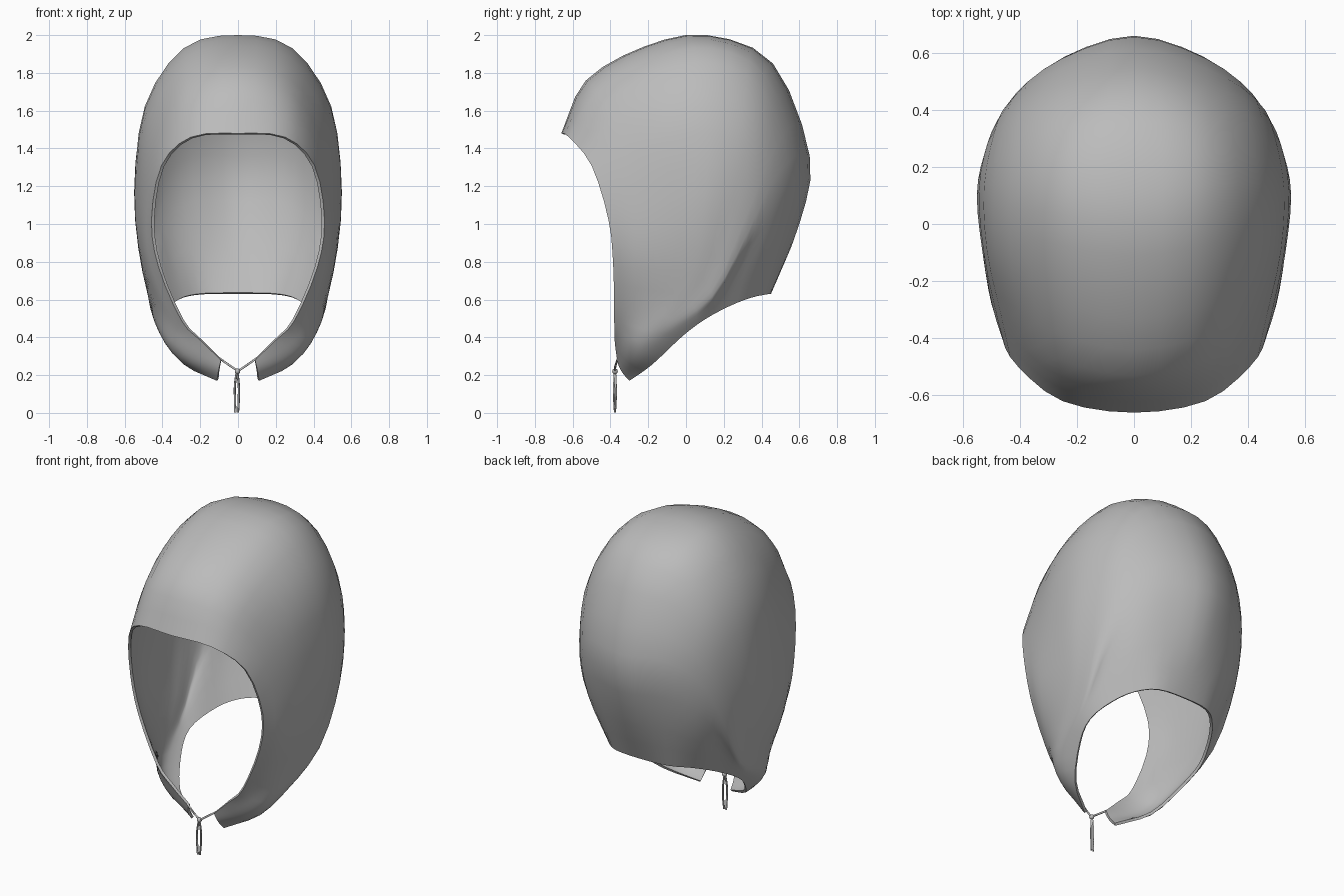
import bpy, bmesh, math
from mathutils import Vector

if "Cube" in bpy.data.objects:
    bpy.data.objects.remove(bpy.data.objects["Cube"])

grey = bpy.data.materials.new("soft_grey")
grey.diffuse_color = (0.5, 0.5, 0.5, 1)
grey.use_nodes = True
grey.node_tree.nodes["Principled BSDF"].inputs["Base Color"].default_value = grey.diffuse_color


def spline(pts, n):
    """Catmull-Rom curve through pts with n steps per span."""
    p = [2 * pts[0] - pts[1]] + list(pts) + [2 * pts[-1] - pts[-2]]
    out = []
    for i in range(1, len(p) - 2):
        a, b, c, d = p[i - 1:i + 3]
        for k in range(n):
            t = k / n
            out.append(0.5 * (2 * b + (c - a) * t + (2 * a - 5 * b + 4 * c - d) * t * t
                              + (3 * b - a - 3 * c + d) * t ** 3))
    return out + [pts[-1].copy()]


def finish(ob, angle):
    """Apply modifiers or curve bevel, then smooth while keeping sharp edges."""
    bpy.ops.object.select_all(action='DESELECT')
    ob.select_set(True)
    bpy.context.view_layer.objects.active = ob
    bpy.ops.object.convert(target='MESH')
    bpy.ops.object.shade_smooth_by_angle(angle=math.radians(angle))


# Ribs from face opening to neck hem, each from the crown down to the cheek
ribs = [
    [(0, -.66, 1.48), (.25, -.62, 1.46), (.405, -.50, 1.31), (.458, -.41, 1.02), (.42, -.385, .77)],
    [(0, -.53, 1.76), (.27, -.47, 1.70), (.435, -.34, 1.46), (.495, -.29, 1.08), (.475, -.28, .77)],
    [(0, -.22, 1.94), (.28, -.17, 1.88), (.485, -.10, 1.59), (.53, -.10, 1.13), (.50, -.13, .76)],
    [(0, .11, 2.0), (.285, .14, 1.93), (.49, .14, 1.62), (.55, .10, 1.17), (.505, .03, .74)],
    [(0, .46, 1.85), (.26, .415, 1.79), (.45, .36, 1.52), (.525, .24, 1.13), (.49, .10, .69)],
    [(0, .655, 1.36), (.25, .58, 1.36), (.415, .455, 1.22), (.48, .32, .94), (.475, .14, .62)],
    [(0, .60, 1.0), (.22, .545, 1.0), (.37, .435, .92), (.435, .28, .78), (.448, .12, .56)],
    [(0, .45, .63), (.18, .432, .628), (.29, .345, .61), (.365, .23, .565), (.41, .10, .495)],
]
# Jaw, strap and strap end: point on the face edge, point on the hem, outward bow
strap = [
    (Vector((.30, -.38, .49)), Vector((.385, -.02, .405)), Vector((.07, 0, -.01))),
    (Vector((.20, -.378, .385)), Vector((.285, -.18, .255)), Vector((.055, -.01, -.02))),
    (Vector((.09, -.365, .28)), Vector((.112, -.30, .17)), Vector((.002, -.012, 0))),
]

net = []
for i, rib in enumerate(ribs):
    s = i / (len(ribs) - 1)
    half = [Vector(p) for p in rib]
    half += [a.lerp(b, s) + bow * math.sin(math.pi * s) for a, b, bow in strap]
    left = [Vector((-p.x, p.y, p.z)) for p in reversed(half[1:])]
    net.append(spline(left + half, 3))
rows = list(zip(*[spline(col, 3) for col in zip(*net)]))

# Hood shell
bm = bmesh.new()
grid = [[bm.verts.new(p) for p in row] for row in rows]
for a, b in zip(grid, grid[1:]):
    for k in range(len(a) - 1):
        bm.faces.new((a[k], a[k + 1], b[k + 1], b[k]))
mesh = bpy.data.meshes.new("hood")
bmesh.ops.recalc_face_normals(bm, faces=bm.faces)
# Make the crown face outward so the thickness grows inward
bm.faces.ensure_lookup_table()
if max(bm.faces, key=lambda f: f.calc_center_median().z).normal.z < 0:
    bmesh.ops.reverse_faces(bm, faces=bm.faces)
bm.to_mesh(mesh)
bm.free()
hood = bpy.data.objects.new("hood", mesh)
bpy.context.collection.objects.link(hood)
mesh.materials.append(grey)
shell = hood.modifiers.new("thickness", 'SOLIDIFY')
shell.thickness = 0.016
shell.offset = -1
finish(hood, 50)


def cord(name, pts, radius=0.006):
    """Thin round cord along a smooth path."""
    cu = bpy.data.curves.new(name, 'CURVE')
    cu.dimensions = '3D'
    cu.bevel_depth = radius
    cu.bevel_resolution = 1
    cu.use_fill_caps = True
    path = spline([Vector(p) for p in pts], 4)
    sp = cu.splines.new('POLY')
    sp.points.add(len(path) - 1)
    for q, p in zip(sp.points, path):
        q.co = (*p, 1)
    cu.materials.append(grey)
    ob = bpy.data.objects.new(name, cu)
    bpy.context.collection.objects.link(ob)
    finish(ob, 60)


# Chin cords, hanging tails and the knot
for side, sx in (("left", -1), ("right", 1)):
    cord(side + "_chin_cord", [(sx * .10, -.36, .29), (sx * .05, -.372, .255),
                               (sx * .02, -.376, .235), (0, -.376, .22)])
    cord(side + "_cord_tail", [(-.005, -.376, .225), (-.006 + sx * .010, -.376 + sx * .004, .15),
                               (-.006 + sx * .010, -.376 + sx * .004, .07), (-.007 + sx * .007, -.376, .002)])
bpy.ops.mesh.primitive_uv_sphere_add(segments=10, ring_count=6, radius=.015, location=(-.003, -.376, .22))
knot = bpy.context.object
knot.name = "cord_knot"
knot.data.materials.append(grey)
finish(knot, 60)
